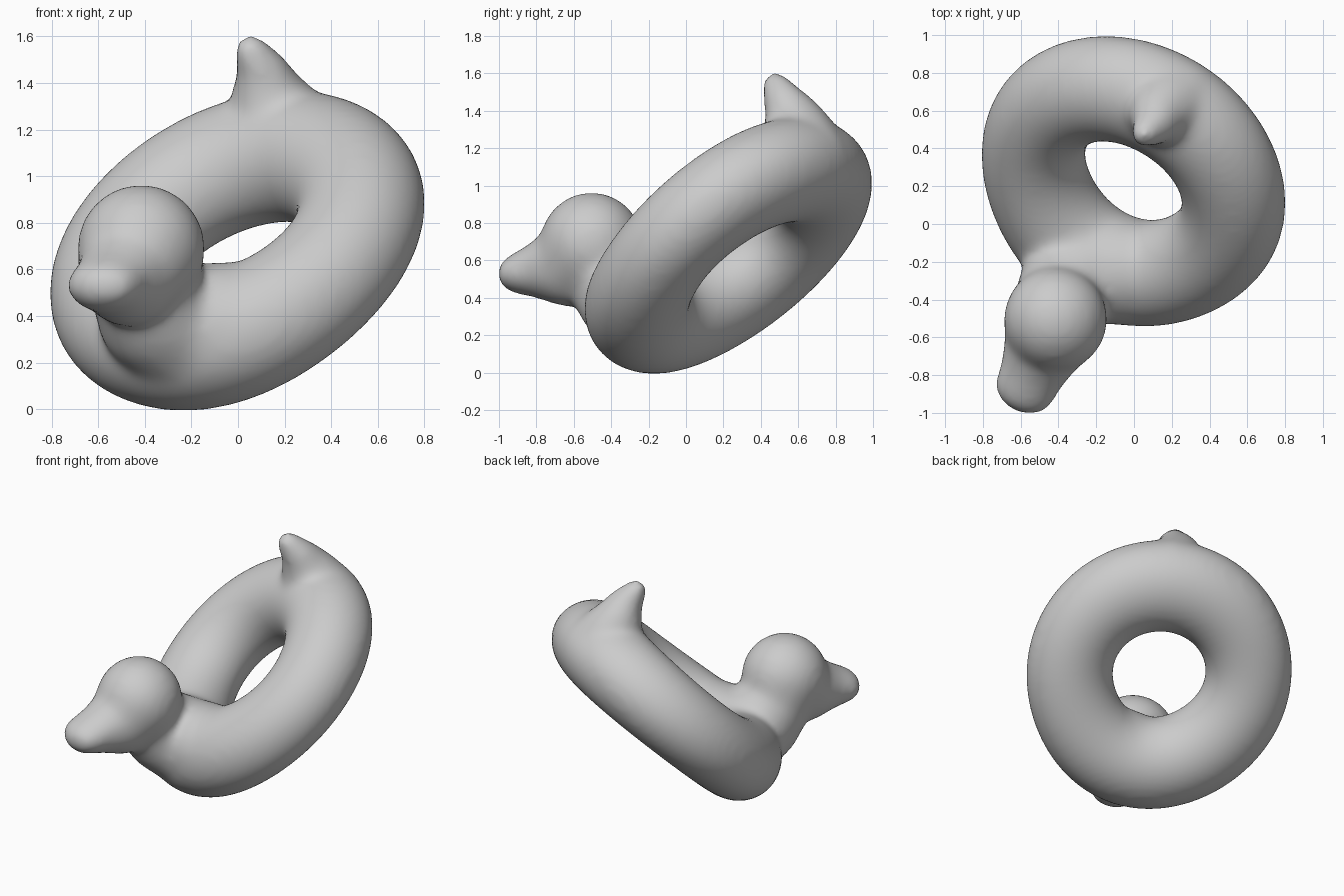
import bpy, bmesh
from mathutils import Vector, Matrix

if "Cube" in bpy.data.objects:
    bpy.data.objects.remove(bpy.data.objects["Cube"])

# Swim ring body, fuller at the breast and tail, flatter underneath, then tilted
bpy.ops.mesh.primitive_torus_add(major_radius=0.57, minor_radius=0.285,
                                 major_segments=96, minor_segments=48)
duck = bpy.context.object
duck.name = "duck_float_ring"
tilt = Vector((-0.38, -0.57, 0.73)).to_track_quat('Z', 'Y').to_matrix()
front = (tilt.transposed() @ Vector((-0.26, -0.48, -0.51))).to_2d().normalized()
bm = bmesh.new()
bm.from_mesh(duck.data)
for v in bm.verts:
    out = v.co.to_2d().normalized()
    s = out.dot(front)
    w = max(0, s) ** 3
    r = (0.276 + 0.018 * s * s) / 0.285
    radial = 0.573 + 0.015 * w + (v.co.to_2d().length - 0.57) * r
    height = v.co.z * r * (0.87 + 0.11 * w if v.co.z < 0 else 0.98)
    v.co = tilt @ Vector((out.x * radial, out.y * radial, height))
    v.co += Vector((0, 0.25 - 0.055 * w, 0.685))

# Unit sphere directions used for every blob
ball = bmesh.new()
bmesh.ops.create_icosphere(ball, subdivisions=3, radius=1)
DIRS = [v.co.copy() for v in ball.verts]
ball.free()

# Local frame of the head: forward along the beak, sideways, up
FWD, SIDE, UP = Vector((-0.41, -0.91, 0)), Vector((0.91, -0.41, 0)), Vector((0, 0, 1))


def blob(center, radii):
    if not isinstance(radii, tuple):
        radii = (radii,) * 3
    c = Vector(center)
    return [c + FWD * d.x * radii[0] + SIDE * d.y * radii[1] + UP * d.z * radii[2] for d in DIRS]


def chain(blobs):
    """Joins each pair of neighbouring blobs with a convex skin."""
    for a, b in zip(blobs, blobs[1:]):
        verts = [bm.verts.new(p) for p in blob(*a) + blob(*b)]
        bmesh.ops.convex_hull(bm, input=verts)
        loose = [v for v in verts if v.is_valid and not v.link_faces]
        bmesh.ops.delete(bm, geom=loose, context='VERTS')


# Breast, neck, head and beak
chain([((-0.06, -0.25, 0.345), 0.29),
       ((-0.22, -0.23, 0.33), 0.29),
       ((-0.34, -0.32, 0.41), 0.27),
       ((-0.41, -0.43, 0.55), 0.235),
       ((-0.415, -0.505, 0.69), 0.278),
       ((-0.47, -0.63, 0.58), (0.19, 0.22, 0.23)),
       ((-0.54, -0.79, 0.55), (0.12, 0.175, 0.15)),
       ((-0.58, -0.88, 0.53), (0.125, 0.165, 0.112))])

# Upturned tail
chain([((0.23, 0.63, 1.12), 0.255),
       ((0.17, 0.61, 1.24), 0.205),
       ((0.13, 0.58, 1.34), 0.16),
       ((0.11, 0.53, 1.44), 0.115),
       ((0.055, 0.48, 1.535), 0.075)])

bmesh.ops.recalc_face_normals(bm, faces=bm.faces)
bm.to_mesh(duck.data)
bm.free()

# Fuse the parts into one skin and soften the joins
remesh = duck.modifiers.new("fuse", 'REMESH')
remesh.mode = 'VOXEL'
remesh.voxel_size = 0.022
remesh.use_smooth_shade = True
soften = duck.modifiers.new("soften", 'SMOOTH')
soften.factor = 0.5
soften.iterations = 26
